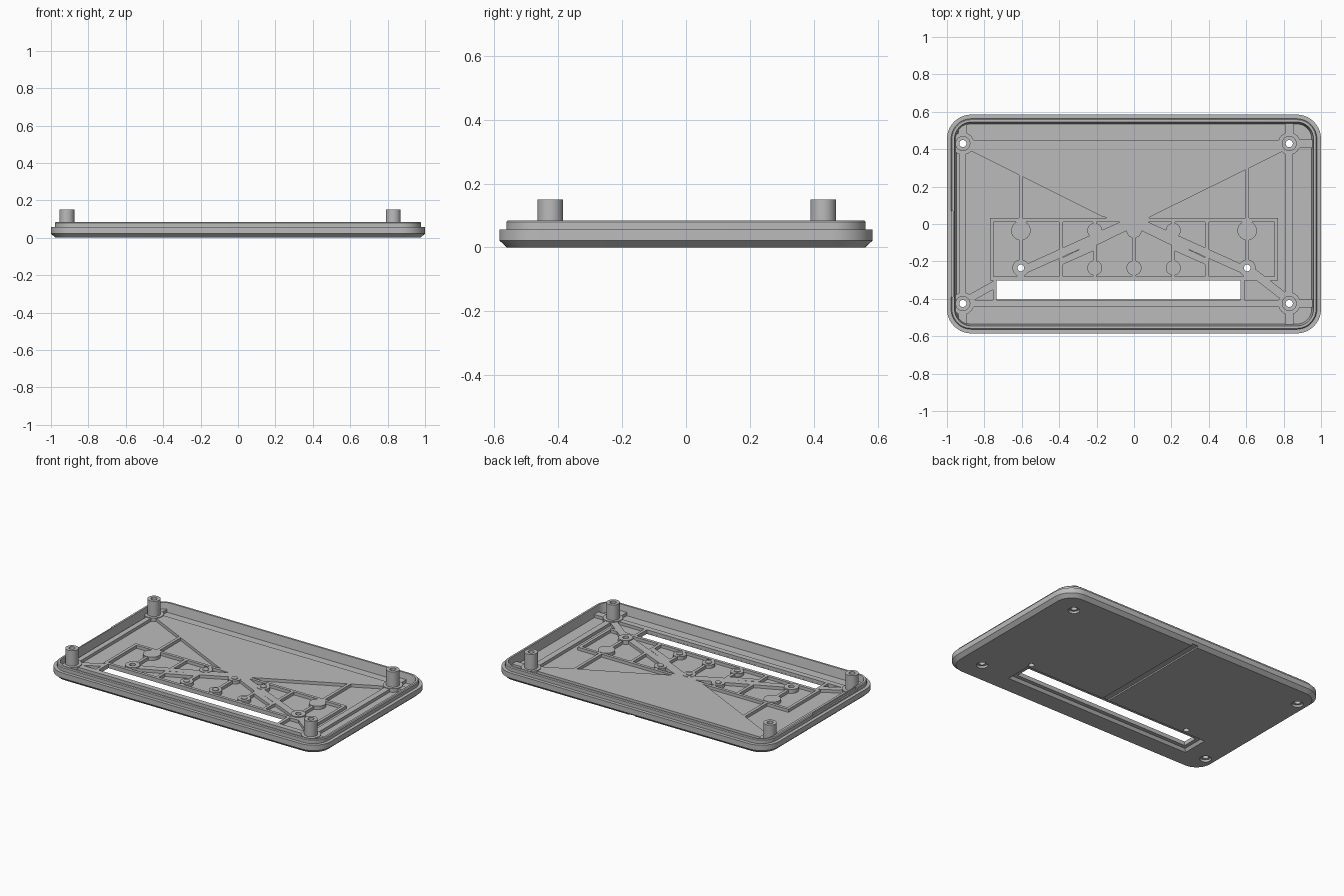
import bpy, bmesh, math
from mathutils import Vector

if "Cube" in bpy.data.objects:
    bpy.data.objects.remove(bpy.data.objects["Cube"])

grey = bpy.data.materials.new("plain grey")
grey.use_nodes = True
COLOR = (0.5, 0.5, 0.5, 1)
grey.diffuse_color = COLOR
grey.node_tree.nodes["Principled BSDF"].inputs["Base Color"].default_value = COLOR

HX, HY, RADIUS = 1.0, 0.585, 0.13
FLOOR, RIB_TOP = 0.025, 0.045


def finish(name, bm):
    bmesh.ops.recalc_face_normals(bm, faces=bm.faces)
    mesh = bpy.data.meshes.new(name)
    bm.to_mesh(mesh)
    bm.free()
    mesh.materials.append(grey)
    obj = bpy.data.objects.new(name, mesh)
    bpy.context.collection.objects.link(obj)
    return obj


def loft(bm, loops):
    """Skin a closed solid through loops with equal point counts."""
    rings = [[bm.verts.new(p) for p in loop] for loop in loops]
    n = len(rings[0])
    for a, b in zip(rings, rings[1:]):
        for i in range(n):
            j = (i + 1) % n
            bm.faces.new((a[i], a[j], b[j], b[i]))
    bm.faces.new(rings[0][::-1])
    bm.faces.new(rings[-1])


def prism(bm, points, z0, z1):
    loft(bm, [[(x, y, z) for x, y in points] for z in (z0, z1)])


def circle(x, y, r, n=24):
    return [(x + r * math.cos(math.tau * i / n), y + r * math.sin(math.tau * i / n)) for i in range(n)]


def rect(x0, x1, y0, y1):
    return [(x0, y0), (x1, y0), (x1, y1), (x0, y1)]


def rib(bm, a, b, width=0.02, top=RIB_TOP):
    a, b = Vector(a), Vector(b)
    d = (b - a).normalized() * width / 2
    s = Vector((-d.y, d.x))
    prism(bm, [a - s, b - s, b + s, a + s], 0.02, top)


def rounded_loop(z, inset, steps=10):
    r = RADIUS - inset
    pts = []
    for k, (sx, sy) in enumerate([(1, 1), (-1, 1), (-1, -1), (1, -1)]):
        for i in range(steps + 1):
            t = math.pi / 2 * (k + i / steps)
            pts.append((sx * (HX - RADIUS) + r * math.cos(t), sy * (HY - RADIUS) + r * math.sin(t), z))
    return pts


# Tray shell: chamfered base, outer ledge, raised lip and recessed floor
bm = bmesh.new()
profile = [(0, 0.024), (0.022, 0), (0.057, 0), (0.057, 0.022), (0.08, 0.022),
           (0.085, 0.027), (0.085, 0.04), (FLOOR, 0.05)]
loft(bm, [rounded_loop(z, inset) for z, inset in profile])
tray = finish("tray", bm)

POSTS = [(x, y) for x in (-0.915, 0.83) for y in (-0.425, 0.43)]
SCREWS = [(-0.605, -0.235), (0.605, -0.235)]

# Raised web: broad V plate, frame ribs, diagonals and round pads
bm = bmesh.new()
prism(bm, [(-0.9, 0.45), (-0.9, 0.4), (-0.86, 0.385), (-0.17, 0.04), (-0.1, 0.02),
           (0.06, 0.02), (0.09, 0.04), (0.79, 0.385), (0.82, 0.4), (0.82, 0.45)], 0.02, RIB_TOP)
rib(bm, (-0.915, -0.425), (-0.915, 0.43), 0.035)
rib(bm, (0.827, -0.425), (0.827, 0.43), 0.04)
rib(bm, (-0.9, -0.424), (0.82, -0.424), 0.037)
for y in (0.022, -0.292):
    rib(bm, (-0.77, y), (0.77, y))
for s in (-1, 1):
    rib(bm, (s * 0.76, 0.03), (s * 0.76, -0.3))
    rib(bm, (s * 0.605, -0.235), (s * 0.605, 0.3))
    rib(bm, (s * 0.39, 0.02), (s * 0.39, -0.29))
    rib(bm, (s * 0.6, -0.25), (0, 0.02), 0.045)
    rib(bm, (s * 0.21, -0.13), (s * 0.39, -0.29 + 0.08), 0.02)
    rib(bm, (s * 0.03, -0.02), (s * 0.4, -0.2), 0.02)
    rib(bm, (s * 0.605, -0.235), (s * 0.605, -0.29), 0.04)
rib(bm, (-0.745, -0.29), (-0.745, -0.42))
rib(bm, (0.58, -0.29), (0.58, -0.42))
rib(bm, (0.605, -0.235), (0.83, -0.41), 0.045)
rib(bm, (-0.9, -0.41), (-0.73, -0.315), 0.04)
for x in (-0.21, 0, 0.21):
    rib(bm, (x, 0.02), (x, -0.29))
    for y in (-0.035, -0.235):
        prism(bm, circle(x, y, 0.04), 0.02, RIB_TOP + 0.002)
        prism(bm, circle(x, y, 0.02), 0.02, RIB_TOP + 0.006)
for s in (-1, 1):
    prism(bm, circle(s * 0.605, -0.035, 0.052), 0.02, RIB_TOP + 0.002)
for x, y in SCREWS:
    prism(bm, circle(x, y, 0.045), 0.02, RIB_TOP + 0.006)
# Corner gussets from each post to the walls
for x, y in POSTS:
    sx, sy = math.copysign(1, x), math.copysign(1, y)
    prism(bm, circle(x, y, 0.06), 0.02, RIB_TOP + 0.004)
    rib(bm, (x, y), (x, sy * 0.54), 0.045)
    rib(bm, (x, y), (sx * 0.955, y), 0.045)
web = finish("rib_web", bm)

# Corner posts
posts = []
for k, (x, y) in enumerate(POSTS):
    bm = bmesh.new()
    prism(bm, circle(x, y, 0.04, 32), 0.02, 0.15)
    posts.append(finish(f"corner_post_{k + 1}", bm))


# Cutters
def cut(targets, bm):
    cutter = finish("cutter", bm)
    cutter.hide_render = True
    for obj in targets:
        mod = obj.modifiers.new("cut", "BOOLEAN")
        mod.operation, mod.solver, mod.object = "DIFFERENCE", "EXACT", cutter
        mod.use_self = True
        bpy.context.view_layer.objects.active = obj
        bpy.ops.object.modifier_apply(modifier=mod.name)
    bpy.data.objects.remove(cutter)


# Long slot, flaring outward underneath
bm = bmesh.new()
loft(bm, [[(x, y, z) for x, y in rect(-0.735 - f, 0.57 + f, -0.405 - f, -0.302 + f)]
          for z, f in ((-0.01, 0.045), (0.018, 0.025), (0.018, 0), (0.2, 0))])
cut([tray, web], bm)

# Screw holes with wide counterbores below the corner posts
bm = bmesh.new()
for x, y in POSTS:
    loft(bm, [[(px, py, z) for px, py in circle(x, y, r)]
              for z, r in ((-0.01, 0.036), (0.014, 0.034), (0.014, 0.019), (0.2, 0.019))])
for x, y in SCREWS:
    prism(bm, circle(x, y, 0.018), -0.01, 0.2)
cut([tray, web] + posts, bm)

# Shallow cable groove under the back half
bm = bmesh.new()
prism(bm, rect(-0.022, 0.022, -0.27, 0.7), -0.01, 0.009)
cut([tray], bm)

# Shallow notch in one side lip
bm = bmesh.new()
prism(bm, rect(-1.1, -0.968, -0.39, 0.07), 0.066, 0.2)
cut([tray], bm)

# Smooth the round surfaces, keep edges crisp
bpy.ops.object.select_all(action="DESELECT")
for obj in [tray, web] + posts:
    obj.select_set(True)
bpy.context.view_layer.objects.active = tray
bpy.ops.object.shade_smooth_by_angle(angle=math.radians(30))
